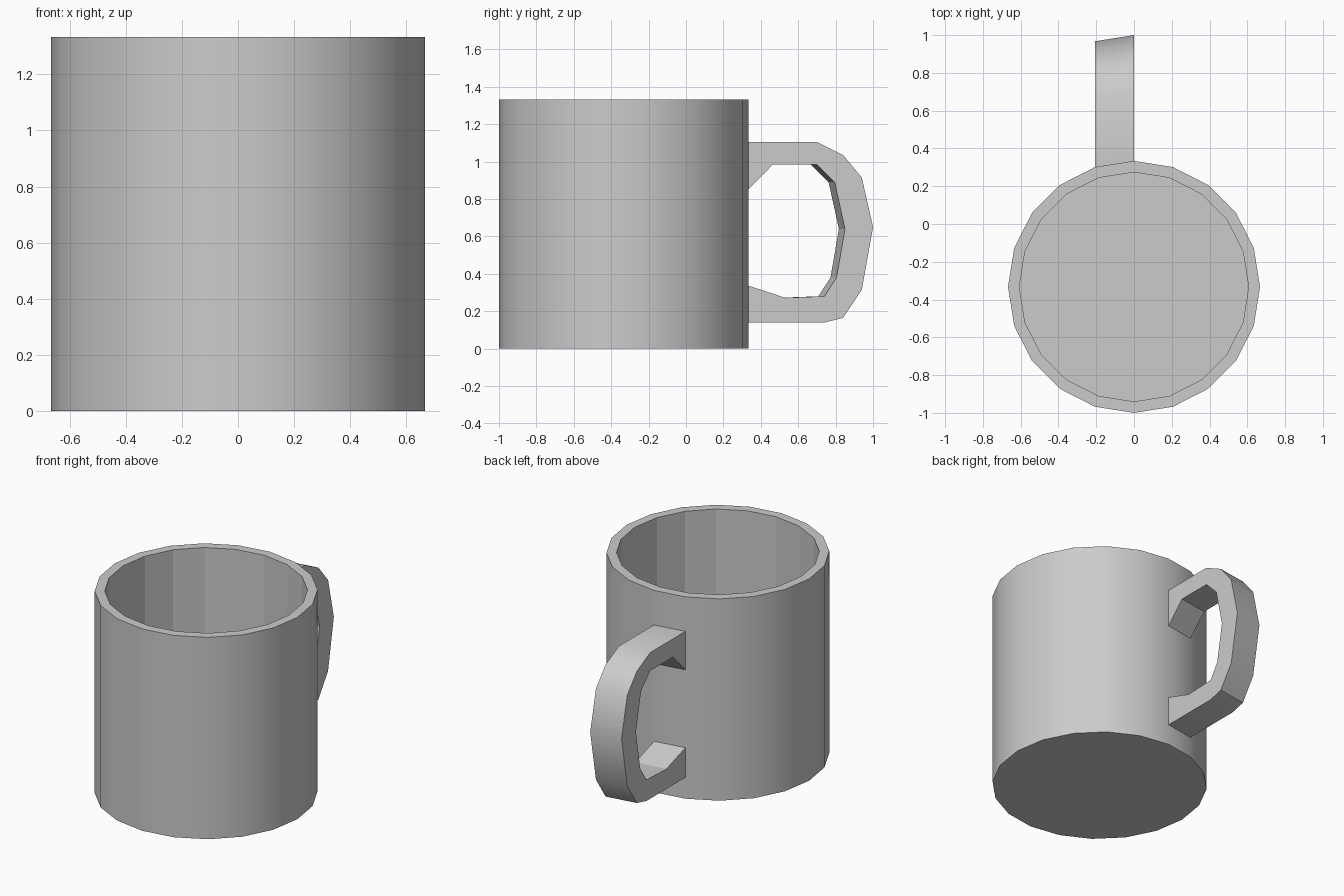
import bpy, bmesh, math

if "Cube" in bpy.data.objects:
    bpy.data.objects.remove(bpy.data.objects["Cube"])

SIDES, CY, R_OUT, R_IN, H, FLOOR = 20, -0.333, 0.667, 0.607, 1.333, 0.06


def finish(name, bm, smooth, angle):
    bmesh.ops.recalc_face_normals(bm, faces=bm.faces)
    for f in bm.faces:
        f.smooth = smooth(f)
    for e in bm.edges:
        if len(e.link_faces) == 2:
            e.smooth = e.calc_face_angle() < math.radians(angle)
    mesh = bpy.data.meshes.new(name)
    bm.to_mesh(mesh)
    bm.free()
    obj = bpy.data.objects.new(name, mesh)
    bpy.context.collection.objects.link(obj)
    return obj


def bridge(bm, a, b, closed=True):
    n = len(a)
    return [bm.faces.new((a[i], a[(i + 1) % n], b[(i + 1) % n], b[i]))
            for i in range(n if closed else n - 1)]


# Cup: hollow 20-sided cylinder, smooth outside and faceted inside
bm = bmesh.new()
rings = []
for r, z in [(R_OUT, 0), (R_OUT, H), (R_IN, H), (R_IN, FLOOR)]:
    rings.append([bm.verts.new((r * math.cos(math.tau * i / SIDES),
                                CY + r * math.sin(math.tau * i / SIDES), z))
                  for i in range(SIDES)])
wall = set(bridge(bm, rings[0], rings[1]))
bridge(bm, rings[1], rings[2])
bridge(bm, rings[2], rings[3])
bm.faces.new(rings[0])
bm.faces.new(rings[3])
finish("cup_body", bm, lambda f: f in wall, 30)

# Handle: band extruded from a single wall facet, so both sides are skewed in y
outer = [(0.333, 1.105), (0.70, 1.105), (0.84, 1.035), (0.94, 0.915), (1.0, 0.65),
         (0.94, 0.315), (0.84, 0.165), (0.74, 0.14), (0.333, 0.14)]
inner = [(0.333, 0.85), (0.465, 0.985), (0.70, 0.985), (0.795, 0.89), (0.85, 0.64),
         (0.805, 0.38), (0.74, 0.28), (0.53, 0.272), (0.333, 0.337)]
x_far = -R_OUT * math.sin(math.tau / SIDES)
y_skew = -R_OUT * (1 - math.cos(math.tau / SIDES))
bm = bmesh.new()
o0, i0, o1, i1 = ([bm.verts.new((x, y + dy, z)) for y, z in path]
                  for x, dy in ((0, 0), (x_far, y_skew)) for path in (outer, inner))
outside = set(bridge(bm, o0, o1, False))
bridge(bm, i1, i0, False)
bridge(bm, i0, o0, False)
bridge(bm, o1, i1, False)
# ends against the cup wall
for k in (0, -1):
    bm.faces.new((o0[k], o1[k], i1[k], i0[k]))
finish("handle", bm, lambda f: f in outside, 40)
